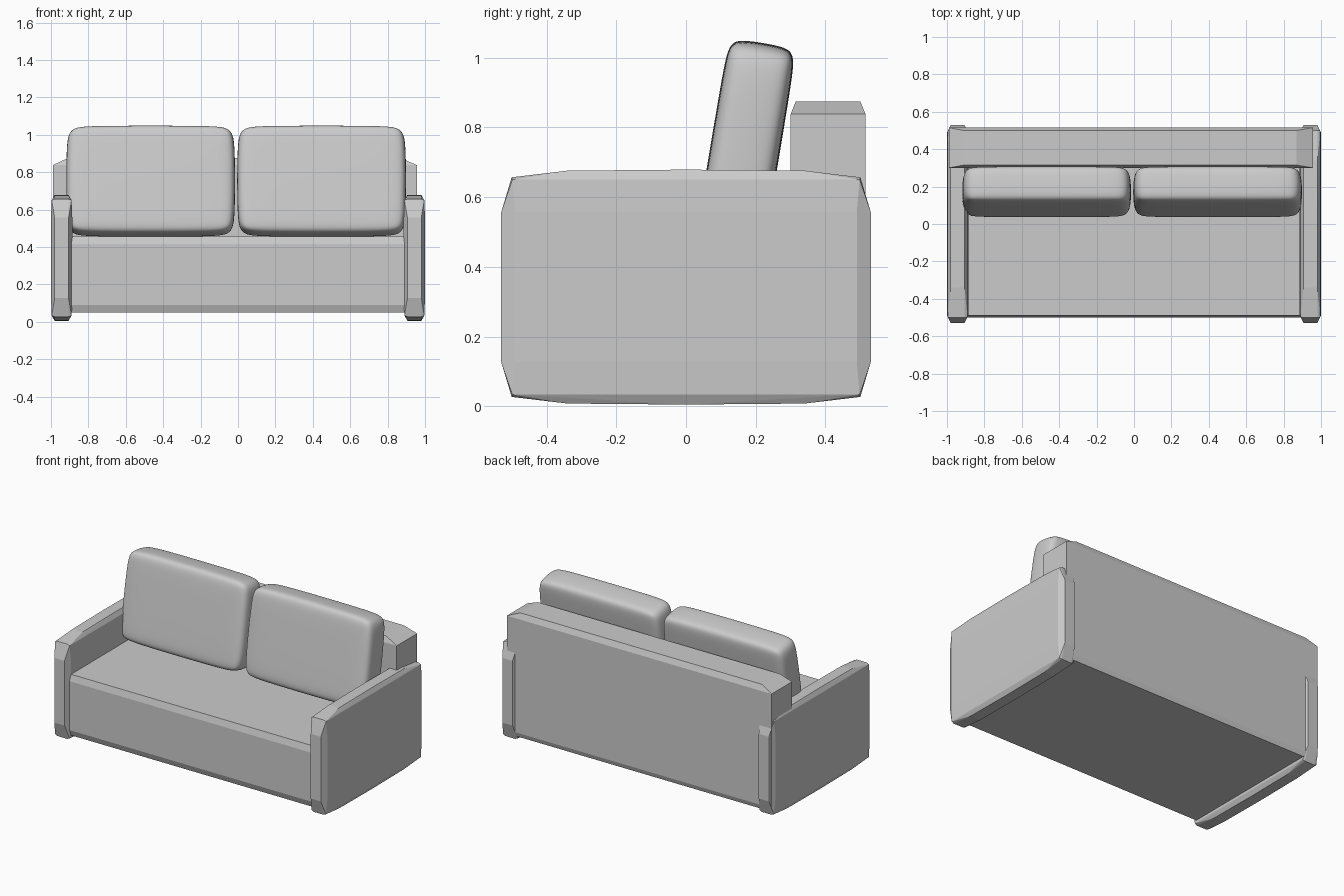
import bpy, bmesh, math
from itertools import product

if "Cube" in bpy.data.objects:
    bpy.data.objects.remove(bpy.data.objects["Cube"])


def make(name, bm):
    bmesh.ops.recalc_face_normals(bm, faces=bm.faces)
    me = bpy.data.meshes.new(name)
    bm.to_mesh(me)
    bm.free()
    ob = bpy.data.objects.new(name, me)
    bpy.context.collection.objects.link(ob)
    return ob


def hull(name, pts):
    """Faceted convex block with flat regions merged into single faces."""
    bm = bmesh.new()
    for p in pts:
        bm.verts.new(p)
    bmesh.ops.convex_hull(bm, input=bm.verts[:])
    bmesh.ops.dissolve_limit(bm, angle_limit=math.radians(1),
                             verts=bm.verts[:], edges=bm.edges[:])
    return make(name, bm)


# Arms: chamfered slabs with a slightly bulging outline
quarter = [(0.53, 0.215), (0.50, 0.315), (0.34, 0.334), (0.0, 0.337)]
for side, label in ((-1, "left"), (1, "right")):
    cx = side * 0.943
    pts = []
    for sx, sy, sz in product((-1, 1), repeat=3):
        pts += [(cx + sx * 0.037, sy * y, 0.342 + sz * z) for y, z in quarter]
        pts += [(cx + sx * 0.053, sy * 0.498, 0.342 + sz * 0.308),
                (cx + sx * 0.057, sy * 0.49, 0.342 + sz * 0.215)]
    hull(label + "_arm", pts)

# Seat base: profile with chamfered front edges
seat_profile = [(-0.485, 0.05), (-0.50, 0.09), (-0.50, 0.415),
                (-0.488, 0.457), (0.40, 0.457), (0.40, 0.05)]
hull("seat", [(x, y, z) for x in (-0.91, 0.91) for y, z in seat_profile])

# Back rest: upright block, chamfered along the top and at both ends
back = [(x, y, 0.875) for x in (-0.91, 0.87) for y in (0.315, 0.50)]
back += [(x, y, z) for x in (-0.99, 0.957) for y, z in
         ((0.30, 0.838), (0.515, 0.838), (0.515, 0.08), (0.505, 0.05), (0.30, 0.05))]
hull("back_rest", back)


# Cushions: subdivided rounded boxes leaning backwards
def cushion(name, cx):
    w, t, h = 0.905, 0.20, 0.59
    bm = bmesh.new()
    bmesh.ops.create_cube(bm, size=1)
    bmesh.ops.subdivide_edges(bm, edges=bm.edges[:], cuts=2, use_grid_fill=True)
    for v in bm.verts:
        outer = [abs(c) > 0.4 for c in v.co]
        pull = {1: 1.0, 2: 0.965, 3: 0.93}[sum(outer)]
        loops = (0.36, 0.25, 0.33)
        x, y, z = [math.copysign(0.5 * pull if o else l, c)
                   for c, o, l in zip(v.co, outer, loops)]
        v.co = (x * w, y * t, z * h)
    ob = make(name, bm)
    for p in ob.data.polygons:
        p.use_smooth = True
    sub = ob.modifiers.new("round", 'SUBSURF')
    sub.levels = sub.render_levels = 3
    ob.location = (cx, 0.172, 0.752)
    ob.rotation_euler.x = math.radians(-9.5)


cushion("left_cushion", -0.467)
cushion("right_cushion", 0.447)
